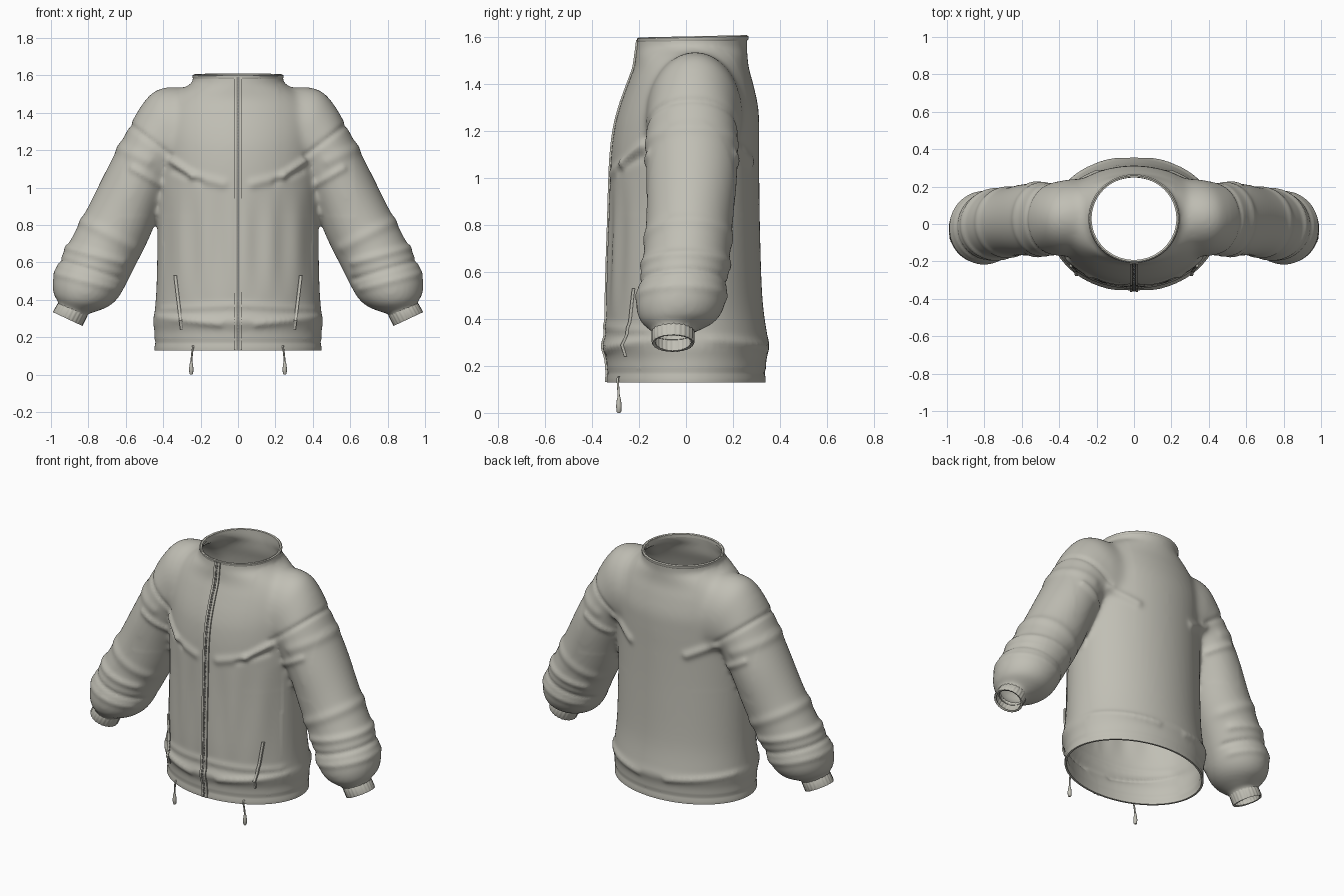
import bpy, bmesh, math
from mathutils import Vector
from mathutils.bvhtree import BVHTree

old = bpy.data.objects.get("Cube")
if old:
    bpy.data.objects.remove(old, do_unlink=True)


def material(name, rgb):
    m = bpy.data.materials.new(name)
    m.use_nodes = True
    m.diffuse_color = (*rgb, 1)
    m.node_tree.nodes["Principled BSDF"].inputs["Base Color"].default_value = (*rgb, 1)
    return m


CLOTH = material("warm grey cloth", (0.53, 0.52, 0.46))
TRIM = material("dark grey trim", (0.27, 0.265, 0.24))


def add_object(name, bm, mat, thickness=0, angle=40):
    """Turn a bmesh into a smooth object, optionally with cloth thickness."""
    mesh = bpy.data.meshes.new(name)
    bm.to_mesh(mesh)
    mesh.materials.append(mat)
    ob = bpy.data.objects.new(name, mesh)
    bpy.context.collection.objects.link(ob)
    bpy.ops.object.select_all(action='DESELECT')
    ob.select_set(True)
    bpy.context.view_layer.objects.active = ob
    if thickness:
        mod = ob.modifiers.new("thickness", 'SOLIDIFY')
        mod.thickness, mod.offset = thickness, -1
        bpy.ops.object.modifier_apply(modifier=mod.name)
    bpy.ops.object.shade_smooth_by_angle(angle=math.radians(angle))
    return ob


def spline(rows, steps):
    """Smooth interpolation through rows of numbers."""
    out = []
    for i in range(len(rows) - 1):
        a, b, c, d = (rows[max(i - 1, 0)], rows[i], rows[i + 1], rows[min(i + 2, len(rows) - 1)])
        for s in range(steps):
            t = s / steps
            out.append([q + t / 2 * (r - p + t * (2*p - 5*q + 4*r - s2 + t * (3*(q - r) + s2 - p)))
                        for p, q, r, s2 in zip(a, b, c, d)])
    return out + [list(rows[-1])]


def loft(bm, rings, caps=True):
    loops = [[bm.verts.new(p) for p in ring] for ring in rings]
    n = len(loops[0])
    faces = [bm.faces.new((a[k], a[(k + 1) % n], b[(k + 1) % n], b[k]))
             for a, b in zip(loops, loops[1:]) for k in range(n)]
    if caps:
        faces += [bm.faces.new(loops[0]), bm.faces.new(loops[-1])]
    bmesh.ops.recalc_face_normals(bm, faces=faces)


def angles(n):
    return [2 * math.pi * k / n for k in range(n)]


def torso_ring(row):
    z, w, front, back = row
    return [(w * math.cos(a), (front + back) / 2 + (back - front) / 2 * math.sin(a), z)
            for a in angles(72)]


def sleeve_ring(row, side, n=48, rib=0):
    ox, oz, ix, iz, yc, yr = row
    ring = []
    for k, a in enumerate(angles(n)):
        r = 1 + (rib if k % 4 < 2 else -rib)
        c = math.cos(a) * r / 2
        ring.append((side * ((ox + ix) / 2 + c * (ox - ix)), yc + yr * r * math.sin(a),
                     (oz + iz) / 2 + c * (oz - iz)))
    return ring


# Torso: height, half width, front, back
TORSO = [(.06, .445, -.335, .335), (.15, .447, -.338, .34), (.23, .447, -.34, .343),
         (.285, .455, -.358, .357), (.34, .445, -.342, .345), (.5, .435, -.338, .325),
         (.8, .43, -.328, .315), (1.05, .43, -.322, .312), (1.2, .43, -.307, .312),
         (1.3, .43, -.283, .308), (1.4, .41, -.248, .287), (1.47, .37, -.222, .268),
         (1.525, .3, -.214, .262), (1.555, .25, -.21, .26), (1.6, .24, -.205, .262),
         (1.68, .24, -.2, .262)]
# Sleeve: outer x, z, inner x, z, depth centre, half depth
SLEEVE = [(.15, 1.47, .15, 1, .04, .19), (.3, 1.535, .2, 1, .04, .2),
          (.43, 1.525, .24, 1, .035, .205), (.51, 1.45, .27, 1.02, .03, .2),
          (.58, 1.33, .33, 1.05, .025, .195), (.7, 1.1, .4, .92, .025, .195),
          (.8, .9, .475, .73, .015, .185), (.9, .71, .555, .57, 0, .185),
          (.965, .59, .6, .48, -.015, .19), (.99, .5, .645, .405, -.025, .187),
          (.985, .43, .7, .36, -.035, .16), (.965, .395, .78, .33, -.05, .11),
          (.958, .38, .805, .32, -.055, .088), (.99, .31, .835, .24, -.055, .088)]

# Fuse torso and sleeves into one shell
bm = bmesh.new()
loft(bm, [torso_ring(r) for r in spline(TORSO, 5)])
for side in (1, -1):
    loft(bm, [sleeve_ring(r, side) for r in spline(SLEEVE, 5)])
shell = add_object("jacket_shell", bm, CLOTH)
remesh = shell.modifiers.new("fuse", 'REMESH')
remesh.mode, remesh.voxel_size = 'VOXEL', 0.013
bpy.ops.object.modifier_apply(modifier=remesh.name)
bm = bmesh.new()
bm.from_mesh(shell.data)
bpy.data.objects.remove(shell, do_unlink=True)
for _ in range(4):
    bmesh.ops.smooth_vert(bm, verts=bm.verts, factor=.5, use_axis_x=True, use_axis_y=True, use_axis_z=True)
armhole = [v for v in bm.verts if .22 < abs(v.co.x) < .62 and .85 < v.co.z < 1.56]
for _ in range(14):
    bmesh.ops.smooth_vert(bm, verts=armhole, factor=.5, use_axis_x=True, use_axis_y=True, use_axis_z=True)


# Open the hem, collar and sleeve ends
def cut(co, no, keep=lambda p: True):
    verts = [v for v in bm.verts if keep(v.co)]
    inside = set(verts)
    faces = [f for f in bm.faces if all(v in inside for v in f.verts)]
    edges = [e for e in bm.edges if all(v in inside for v in e.verts)]
    bmesh.ops.bisect_plane(bm, geom=verts + edges + faces, plane_co=co, plane_no=no, clear_outer=True)


cut((0, 0, .13), (0, 0, -1))
cut((0, 0, 1.602), (0, -.02, 1))
for side in (1, -1):
    cut((side * .888, 0, .335), (side * .06, 0, -.155), lambda p: p.x * side > .7 and p.z < .5)

# Folds and seams: x, z to x, z, width, height, side (-1 front, 1 back, 0 both)
FOLDS = [(.35, 1.14, .24, 1.06, .02, .016, -1), (.24, 1.06, .08, 1.02, .025, .01, -1),
         (.34, 1.09, .2, 1.03, .018, -.008, -1), (.36, 1.15, .2, 1.07, .025, .013, 1),
         (.42, 1.02, .56, 1.1, .02, .01, 0), (.57, 1.33, .36, 1.17, .016, -.008, 0),
         (.65, 1.22, .48, 1.14, .03, .007, 0), (.83, .82, .56, .68, .03, .008, 0),
         (.92, .68, .62, .6, .022, .01, 0), (.95, .61, .62, .51, .016, -.009, 0),
         (.97, .54, .66, .46, .02, .007, 0), (0, .17, .46, .17, .012, -.005, 0),
         (.1, .27, .42, .31, .02, .008, 0), (0, .37, .4, .35, .02, .006, -1)]


def fold_height(p, n):
    x, h = abs(p.x), 0
    for x0, z0, x1, z1, width, height, side in FOLDS:
        if side * n.y < 0:
            continue
        dx, dz = x1 - x0, z1 - z0
        t = max(0, min(1, ((x - x0) * dx + (p.z - z0) * dz) / (dx * dx + dz * dz)))
        d = math.hypot(x - x0 - t * dx, p.z - z0 - t * dz)
        h += height * math.exp(-(d / width) ** 2)
    if n.y < -.3 and x < .4 and .4 < p.z < 1:
        h += .004 * math.sin(x * 45) * math.sin((p.z - .4) / .6 * math.pi)
    return h


bm.normal_update()
moves = [(v, v.normal * fold_height(v.co, v.normal)) for v in bm.verts]
for v, m in moves:
    v.co += m
bm.normal_update()
tree = BVHTree.FromBMesh(bm)
add_object("jacket_body", bm, CLOTH, thickness=.012, angle=60)


def on_front(x, z):
    hit = tree.ray_cast(Vector((x, -1, z)), Vector((0, 1, 0)))[0]
    return hit if hit else Vector((x, -.2, z))


def strip(name, points, width, depth, mat):
    """Thin rectangular band laid on the front."""
    b = bmesh.new()
    loft(b, [[p + Vector((sx * width / 2, sy * depth / 2, 0))
              for sx, sy in ((-1, -1), (1, -1), (1, 1), (-1, 1))] for p in points])
    add_object(name, b, mat)


# Front zip: cloth plackets either side of a row of teeth
heights = [.132 + 1.458 * k / 90 for k in range(91)]
for side, name in ((1, "left_placket"), (-1, "right_placket")):
    strip(name, [on_front(side * .014, z) for z in heights], .013, .016, CLOTH)
strip("zip_tape", [on_front(0, z) for z in heights], .016, .008, TRIM)
bm = bmesh.new()
for k, z in enumerate(heights[:-1]):
    made = bmesh.ops.create_cube(bm, size=1)["verts"]
    bmesh.ops.scale(bm, vec=(.009, .014, .009), verts=made)
    bmesh.ops.translate(bm, vec=on_front(0, z + .008) + Vector((.002 * (-1) ** k, 0, 0)), verts=made)
add_object("zip_teeth", bm, TRIM)

# Collar binding
bm = bmesh.new()
loft(bm, [[(.236 * s * math.cos(a), .029 + .23 * s * math.sin(a), z + .005 * math.sin(a)) for a in angles(72)]
          for s, z in ((1.015, 1.582), (1.03, 1.588), (1.03, 1.6), (1, 1.605), (.96, 1.6), (.96, 1.582))], False)
add_object("collar_binding", bm, CLOTH)

# Parts found on both sides
CUFF = [(.954, .39, .802, .328, -.055, .087), (.966, .375, .808, .308, -.055, .091),
        (.986, .34, .828, .269, -.055, .091), (.988, .333, .832, .26, -.055, .087)]
for side, word in ((1, "left"), (-1, "right")):
    bm = bmesh.new()
    loft(bm, [sleeve_ring(r, side, 96, .012) for r in CUFF], False)
    add_object(word + "_cuff", bm, CLOTH, thickness=.012, angle=50)

    slit = [on_front(side * (.295 + .035 * k / 12), .24 + .29 * k / 12) for k in range(13)]
    strip(word + "_pocket_welt", [p + Vector((side * .008, 0, 0)) for p in slit], .012, .012, CLOTH)
    strip(word + "_pocket_slit", slit, .005, .008, TRIM)

    # Drawcord with a tapered toggle
    start = on_front(side * .24, .155)
    path = [start + Vector((0, .006, 0)), start + Vector((0, -.008, -.006)),
            Vector((side * .246, -.289, .11)), Vector((side * .25, -.286, .06))]
    bm = bmesh.new()
    loft(bm, [[(p[0] + .005 * math.cos(a), p[1] + .005 * math.sin(a), p[2]) for a in angles(10)]
              for p in spline([tuple(p) for p in path], 4)])
    add_object(word + "_drawcord", bm, CLOTH)
    bm = bmesh.new()
    loft(bm, [[(side * .25 + r * math.cos(a), -.286 + r * math.sin(a), z) for a in angles(16)]
              for z, r in ((0, .006), (.006, .01), (.03, .012), (.055, .009), (.072, .005))])
    add_object(word + "_toggle", bm, CLOTH)
